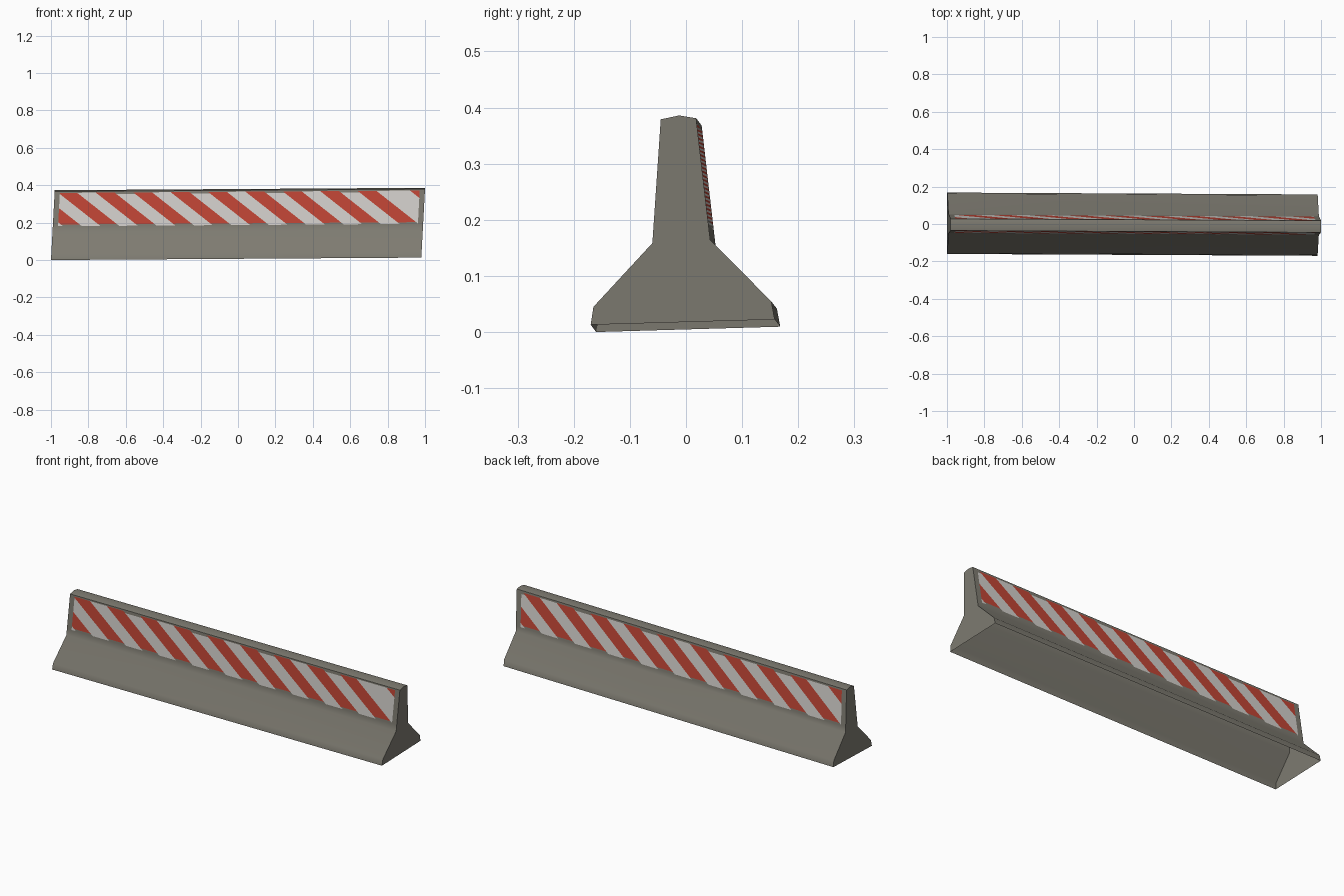
import bpy, bmesh, math
from mathutils import Vector

if "Cube" in bpy.data.objects:
    bpy.data.objects.remove(bpy.data.objects["Cube"])

# Colours
def material(name, rgb):
    m = bpy.data.materials.new(name)
    m.diffuse_color = (*rgb, 1)
    m.use_nodes = True
    m.node_tree.nodes["Principled BSDF"].inputs["Base Color"].default_value = m.diffuse_color
    return m

mats = [material("concrete grey", (0.21, 0.20, 0.167)),
        material("stripe white", (0.65, 0.63, 0.60)),
        material("stripe red", (0.53, 0.060, 0.036))]

# Cross-section (y, z) of the barrier, open between the first two points
PROFILE = [(-0.165, 0.0065), (0.163, 0.016), (0.157, 0.048), (0.048, 0.158),
           (0.023, 0.3745), (-0.007, 0.3795), (-0.040, 0.3725),
           (-0.055, 0.152), (-0.160, 0.0385)]
SHEAR = 0.054                  # lean of the two ends
SLOPE, PITCH, PHASE = 1.26, 0.2, 0.04
LOW, LOW2, HIGH2, HIGH = 0.187, 0.196, 0.356, 0.365
BAND_END = 0.962

bm = bmesh.new()

# Body: profile swept along x, closed by both ends
rings = [[bm.verts.new((s * 0.99 + SHEAR * (z - 0.19), y, z)) for y, z in PROFILE]
         for s in (-1, 1)]
n = len(PROFILE)
for i in range(n):
    j = (i + 1) % n
    bm.faces.new((rings[0][i], rings[0][j], rings[1][j], rings[1][i]))
bm.faces.new(rings[0])
bm.faces.new(rings[1])
bmesh.ops.recalc_face_normals(bm, faces=bm.faces)
bm.normal_update()

# Hollow shell: the underside is open
under = [f for f in bm.faces if f.normal.z < -0.9]
bmesh.ops.delete(bm, geom=under, context='FACES_ONLY')

def on_wall(f, side):
    return -side * f.normal.y > 0.95 and f.calc_center_median().z > 0.15

def in_band(f):
    c = f.calc_center_median()
    return LOW < c.z < HIGH and abs(c.x - SHEAR * (c.z - 0.19)) < BAND_END

def cut(faces, point, normal):
    geom = set(faces)
    for f in faces:
        geom.update(f.edges)
        geom.update(f.verts)
    bmesh.ops.bisect_plane(bm, geom=list(geom), dist=1e-6, plane_co=Vector(point),
                           plane_no=Vector(normal).normalized())
    bm.normal_update()

# Painted stripes, cut into both upper walls
for side in (1, -1):
    wall = lambda: [f for f in bm.faces if on_wall(f, side)]
    band = lambda: [f for f in wall() if in_band(f)]
    for z in (LOW, HIGH):
        cut(wall(), (0, 0, z), (0, 0, 1))
    for s in (-1, 1):
        strip = [f for f in wall() if LOW < f.calc_center_median().z < HIGH]
        cut(strip, (s * BAND_END, 0, 0.19), (1, 0, -SHEAR))
    for z in (LOW2, HIGH2):
        cut(band(), (0, 0, z), (0, 0, 1))
    # The last stripe starts late, so the white before it is wider
    last = 0.92 if side == 1 else 0.87
    starts = [PHASE + j * PITCH / 2 for j in range(-14, 8)] + [last]
    for t in starts:
        cut(band(), (side * t, 0, HIGH), (side, 0, SLOPE))
    # Colour by stripe number, with worn edges left grey
    for f in band():
        c = f.calc_center_median()
        t = side * c.x - SLOPE * (HIGH - c.z)
        k = sum(t > s for s in starts) - 15
        red = k % 2 == 0
        worn = (c.z < LOW2 and red) or (c.z > HIGH2 and k % 4 == 1)
        f.material_index = 0 if worn else (2 if red else 1)

# Slight settled tilt of the whole barrier
for v in bm.verts:
    x = v.co.x
    v.co.y -= 0.005 * x
    v.co.z += 0.0065 * x

mesh = bpy.data.meshes.new("road_barrier")
bm.to_mesh(mesh)
bm.free()
for m in mats:
    mesh.materials.append(m)
mesh.shade_smooth()
mesh.set_sharp_from_angle(angle=math.radians(45))
bpy.context.collection.objects.link(bpy.data.objects.new("road_barrier", mesh))
